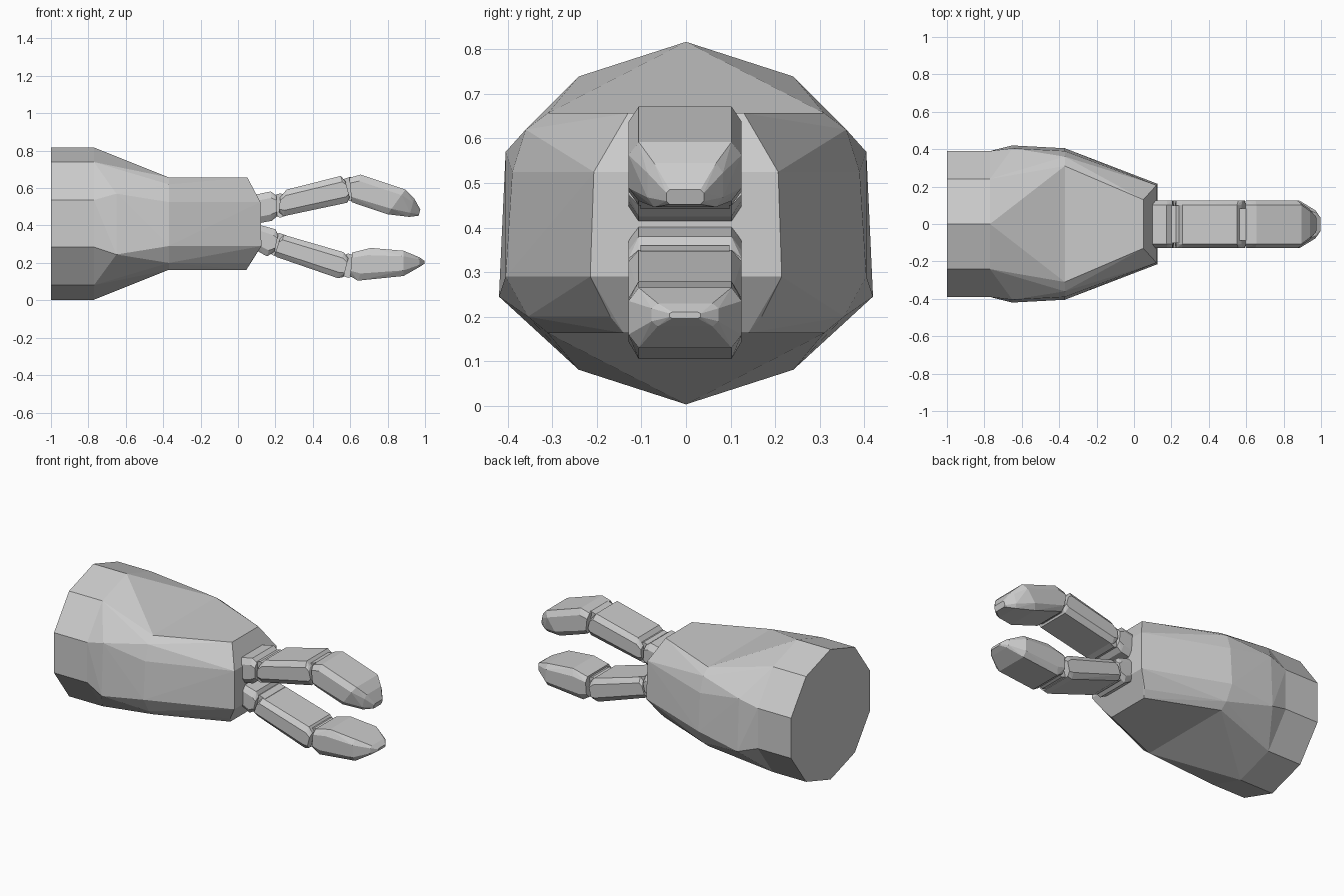
import bpy, bmesh, math
from mathutils import Vector

if "Cube" in bpy.data.objects:
    bpy.data.objects.remove(bpy.data.objects["Cube"])


def finish(bm, name):
    bmesh.ops.recalc_face_normals(bm, faces=bm.faces)
    mesh = bpy.data.meshes.new(name)
    bm.to_mesh(mesh)
    bm.free()
    obj = bpy.data.objects.new(name, mesh)
    bpy.context.collection.objects.link(obj)
    return obj


def add_hull(bm, points):
    verts = [bm.verts.new(p) for p in points]
    res = bmesh.ops.convex_hull(bm, input=verts)
    junk = {g for g in res["geom_interior"] + res["geom_unused"]
            if isinstance(g, bmesh.types.BMVert)}
    bmesh.ops.delete(bm, geom=list(junk), context='VERTS')


def mirrored(points):
    return [Vector((x, s * y, z)) for x, y, z in points for s in (1, -1)]


# Forearm: ten-sided sleeve, faceted transition, tapering wrist
def decagon(x):
    return [Vector((x, 0.41 * math.cos(a), 0.41 + 0.407 * math.sin(a)))
            for a in (math.radians(90 + 36 * i) for i in range(10))]


bulge = mirrored([(-0.65, 0.405, 0.57), (-0.65, 0.42, 0.245)])
wrist_back = mirrored([(-0.37, y, z) for y, z in
                       [(0.31, 0.657), (0.36, 0.62), (0.39, 0.525),
                        (0.405, 0.29), (0.355, 0.2), (0.31, 0.163)]])
wrist_front = mirrored([(0.05, 0.13, 0.657), (0.065, 0.15, 0.62),
                        (0.12, 0.207, 0.525), (0.125, 0.215, 0.29),
                        (0.065, 0.17, 0.2), (0.045, 0.14, 0.163)])
bm = bmesh.new()
for points in (decagon(-1) + decagon(-0.77),
               decagon(-0.77) + bulge + wrist_back,
               wrist_back + wrist_front):
    add_hull(bm, points)
inner = [f for f in bm.faces
         if all(abs(v.co.x + 0.77) < 1e-4 for v in f.verts)
         or all(abs(v.co.x + 0.37) < 1e-4 for v in f.verts)]
bmesh.ops.delete(bm, geom=inner, context='FACES')
bmesh.ops.remove_doubles(bm, verts=bm.verts, dist=1e-4)
bmesh.ops.dissolve_limit(bm, angle_limit=math.radians(1),
                         verts=bm.verts, edges=bm.edges)
finish(bm, "forearm")


# Finger parts: hull of chamfered rings (top x, top z, bottom x, bottom z, half width)
def finger_part(name, stations):
    points = []
    for tx, tz, bx, bz, w in stations:
        top, bottom = Vector((tx, 0, tz)), Vector((bx, 0, bz))
        for t, k in ((0, 0.82), (0.22, 1), (0.78, 1), (1, 0.82)):
            p = top.lerp(bottom, t)
            points += [p + Vector((0, s * w * k - 0.002, 0)) for s in (1, -1)]
    bm = bmesh.new()
    add_hull(bm, points)
    bmesh.ops.dissolve_limit(bm, angle_limit=math.radians(1),
                             verts=bm.verts, edges=bm.edges)
    finish(bm, name)


def joint(name, x, z, r, half):
    bm = bmesh.new()
    bmesh.ops.create_cone(bm, cap_ends=True, segments=10, radius1=r,
                          radius2=r, depth=2 * half)
    obj = finish(bm, name)
    obj.location = (x, -0.002, z)
    obj.rotation_euler = (math.pi / 2, 0, 0)


W = 0.127
# Upper finger
finger_part("upper_knuckle", [(0.07, 0.56, 0.10, 0.41, W),
                              (0.175, 0.582, 0.18, 0.425, W),
                              (0.205, 0.56, 0.21, 0.45, W)])
joint("upper_knuckle_joint", 0.225, 0.507, 0.065, 0.1)
finger_part("upper_finger_base", [(0.225, 0.55, 0.22, 0.47, W),
                                  (0.26, 0.592, 0.245, 0.45, W),
                                  (0.55, 0.665, 0.585, 0.522, W),
                                  (0.575, 0.635, 0.597, 0.55, W)])
joint("upper_middle_joint", 0.6, 0.595, 0.065, 0.085)
finger_part("upper_fingertip", [(0.595, 0.655, 0.608, 0.525, W),
                                (0.655, 0.672, 0.63, 0.517, W),
                                (0.895, 0.592, 0.80, 0.46, W),
                                (0.942, 0.545, 0.915, 0.446, 0.085),
                                (0.975, 0.485, 0.965, 0.452, 0.042)])
# Lower finger
finger_part("lower_knuckle", [(0.09, 0.41, 0.075, 0.28, W),
                              (0.20, 0.38, 0.155, 0.235, W),
                              (0.215, 0.35, 0.195, 0.26, W)])
joint("lower_knuckle_joint", 0.22, 0.295, 0.065, 0.1)
finger_part("lower_finger_base", [(0.225, 0.33, 0.195, 0.24, W),
                                  (0.245, 0.35, 0.21, 0.23, W),
                                  (0.565, 0.257, 0.535, 0.118, W),
                                  (0.59, 0.225, 0.565, 0.125, W)])
joint("lower_middle_joint", 0.59, 0.185, 0.065, 0.085)
finger_part("lower_fingertip", [(0.61, 0.255, 0.60, 0.13, W),
                                (0.71, 0.28, 0.64, 0.105, W),
                                (0.885, 0.265, 0.885, 0.13, W),
                                (0.97, 0.23, 0.97, 0.178, 0.075),
                                (0.998, 0.21, 0.998, 0.196, 0.035)])
